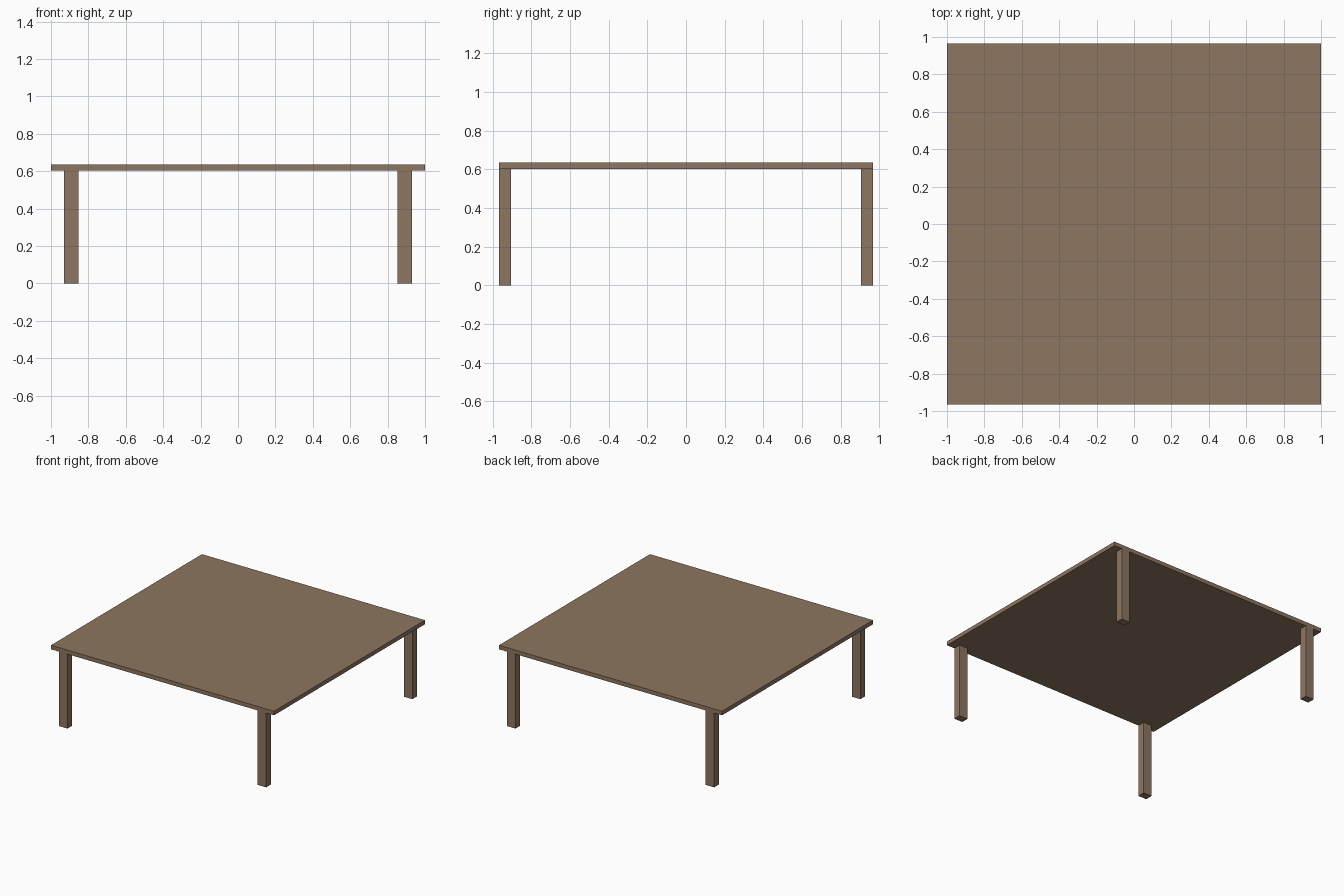
import bpy

if "Cube" in bpy.data.objects:
    bpy.data.objects.remove(bpy.data.objects["Cube"])

wood = bpy.data.materials.new("brown wood")
wood.diffuse_color = (0.27, 0.18, 0.115, 1)
wood.use_nodes = True
wood.node_tree.nodes["Principled BSDF"].inputs["Base Color"].default_value = wood.diffuse_color


def box(name, lo, hi):
    """Axis-aligned box between two corners."""
    bpy.ops.mesh.primitive_cube_add(size=1, location=[(a + b) / 2 for a, b in zip(lo, hi)])
    obj = bpy.context.object
    obj.name = name
    obj.scale = [b - a for a, b in zip(lo, hi)]
    bpy.ops.object.transform_apply(location=False, rotation=False, scale=True)
    obj.data.materials.append(wood)
    return obj


HALF_X, HALF_Y = 1.0, 0.966
UNDERSIDE, TOP = 0.603, 0.636

# Thin square top
box("table_top", (-HALF_X, -HALF_Y, UNDERSIDE), (HALF_X, HALF_Y, TOP))

# Four legs: inset from the sides, flush with front and back edges
for side, sx in (("left", -1), ("right", 1)):
    for end, sy in (("front", -1), ("back", 1)):
        xs = sorted((sx * 0.853, sx * 0.929))
        ys = sorted((sy * 0.905, sy * HALF_Y))
        box(f"{end}_{side}_leg", (xs[0], ys[0], 0), (xs[1], ys[1], UNDERSIDE))
